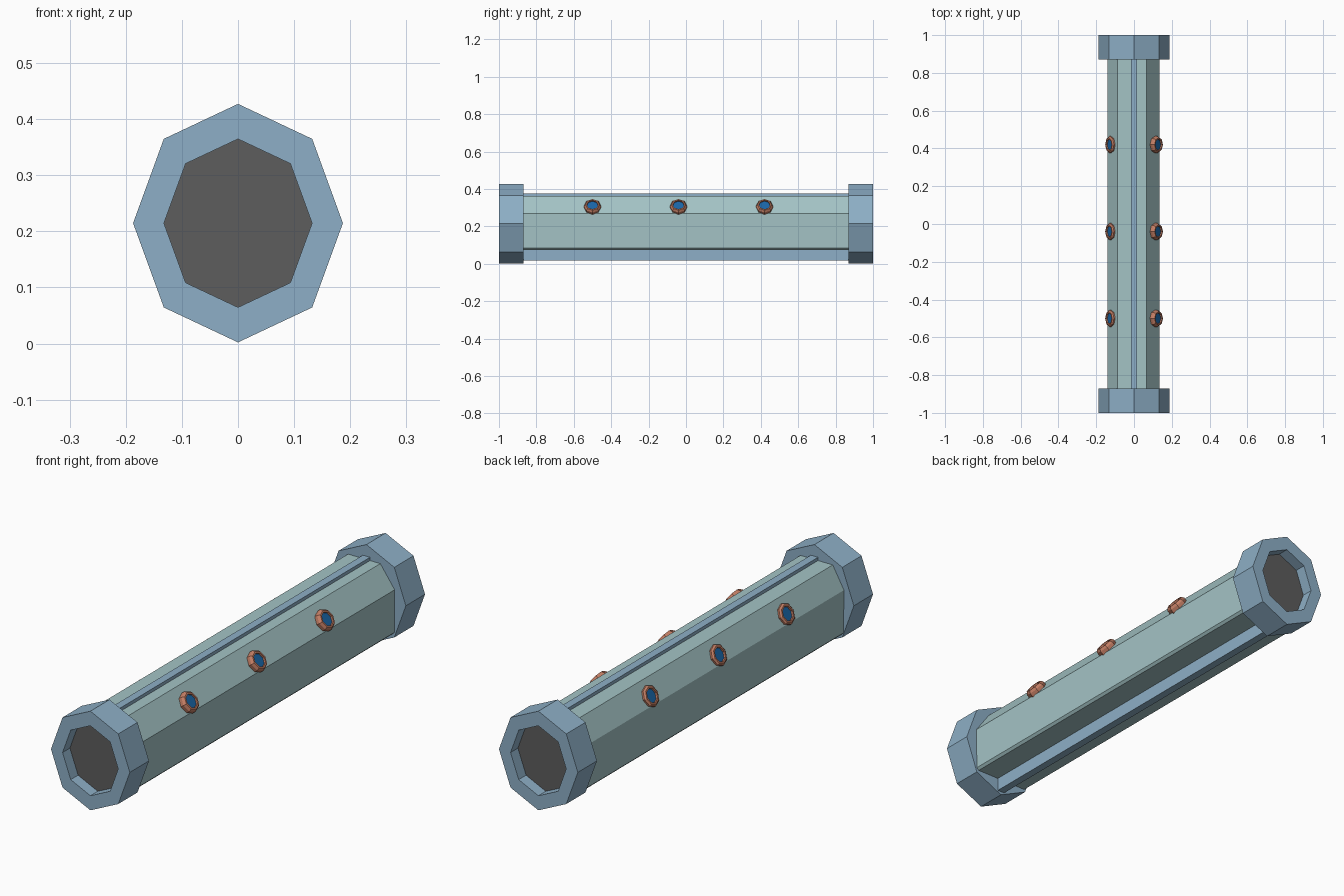
import bpy, bmesh, math
from mathutils import Vector, Matrix

if "Cube" in bpy.data.objects:
    bpy.data.objects.remove(bpy.data.objects["Cube"])

CZ = 0.2145  # height of the tube axis


def material(name, rgb):
    m = bpy.data.materials.new(name)
    m.diffuse_color = (*rgb, 1)
    m.use_nodes = True
    m.node_tree.nodes["Principled BSDF"].inputs["Base Color"].default_value = m.diffuse_color
    return m


BLUE = material("frame_blue", (0.27, 0.43, 0.57))
TEAL = material("hull_teal", (0.37, 0.55, 0.56))
COPPER = material("copper", (0.55, 0.21, 0.13))
GLASS = material("blue_glass", (0.01, 0.13, 0.38))
DARK = material("door_dark", (0.11, 0.11, 0.11))


def finish(name, bm, mat, matrix=None):
    if matrix is not None:
        bmesh.ops.transform(bm, matrix=matrix, verts=bm.verts)
    bmesh.ops.recalc_face_normals(bm, faces=bm.faces)
    me = bpy.data.meshes.new(name)
    bm.to_mesh(me)
    bm.free()
    me.materials.append(mat)
    ob = bpy.data.objects.new(name, me)
    bpy.context.collection.objects.link(ob)
    return ob


def octagon(rx, rz):
    return [(rx * math.sin(i * math.pi / 4), rz * math.cos(i * math.pi / 4)) for i in range(8)]


def loft(name, sections, mat, closed, matrix=None):
    """Skin (profile, y) sections; closed joins last to first, otherwise ends are capped."""
    bm = bmesh.new()
    rows = [[bm.verts.new((x, y, z)) for x, z in prof] for prof, y in sections]
    n = len(rows[0])
    pairs = list(zip(rows, rows[1:])) + ([(rows[-1], rows[0])] if closed else [])
    for a, b in pairs:
        for i in range(n):
            j = (i + 1) % n
            bm.faces.new((a[i], a[j], b[j], b[i]))
    if not closed:
        bm.faces.new(rows[0])
        bm.faces.new(rows[-1])
    return finish(name, bm, mat, matrix)


def prism(name, prof, y0, y1, mat, matrix=None):
    return loft(name, [(prof, y0), (prof, y1)], mat, False, matrix)


# faceted hull with a slightly uneven roof
hull = [(-0.087, 0.363), (0.066, 0.363), (0.134, 0.269), (0.132, 0.085),
        (0.122, 0.075), (-0.128, 0.075), (-0.138, 0.085), (-0.140, 0.269)]
prism("hull", hull, -0.88, 0.88, TEAL)

# keel plate showing above and below the hull
keel = [(-0.017, 0.017), (0.017, 0.017), (0.017, 0.377), (-0.017, 0.377)]
prism("keel_plate", keel, -0.89, 0.89, BLUE)

# octagonal end collars with recessed doors
outer, inner = octagon(0.187, 0.2125), octagon(0.132, 0.15)
up = Matrix.Translation((0, 0, CZ))
for side, s in (("front", -1), ("back", 1)):
    loft(side + "_collar",
         [(outer, s * 0.87), (outer, s), (inner, s), (inner, s * 0.87)], BLUE, True, up)
    prism(side + "_door", inner, s * 0.87, s * 0.95, DARK, up)

# three portholes on each sloping upper side: copper rim around glass
rim_out, rim_in = octagon(0.045, 0.045), octagon(0.03, 0.03)
for side, pos, normal, h in (("right", (0.112, 0.302), (0.80, 0.60), 0.024),
                             ("left", (-0.122, 0.302), (-0.866, 0.50), 0.014)):
    n = Vector((normal[0], 0, normal[1])).normalized()
    along = Vector((0, 1, 0))
    rot = Matrix((along, n, along.cross(n))).transposed().to_4x4()
    for k, y in enumerate((-0.50, -0.04, 0.42), 1):
        mat = Matrix.Translation((pos[0], y, pos[1])) @ rot
        loft(f"{side}_porthole_rim_{k}",
             [(rim_out, -0.012), (rim_out, h * 0.55), (octagon(0.037, 0.037), h),
              (rim_in, h), (rim_in, -0.012)], COPPER, True, mat)
        prism(f"{side}_porthole_glass_{k}", rim_in, -0.012, h - 0.009, GLASS, mat)
